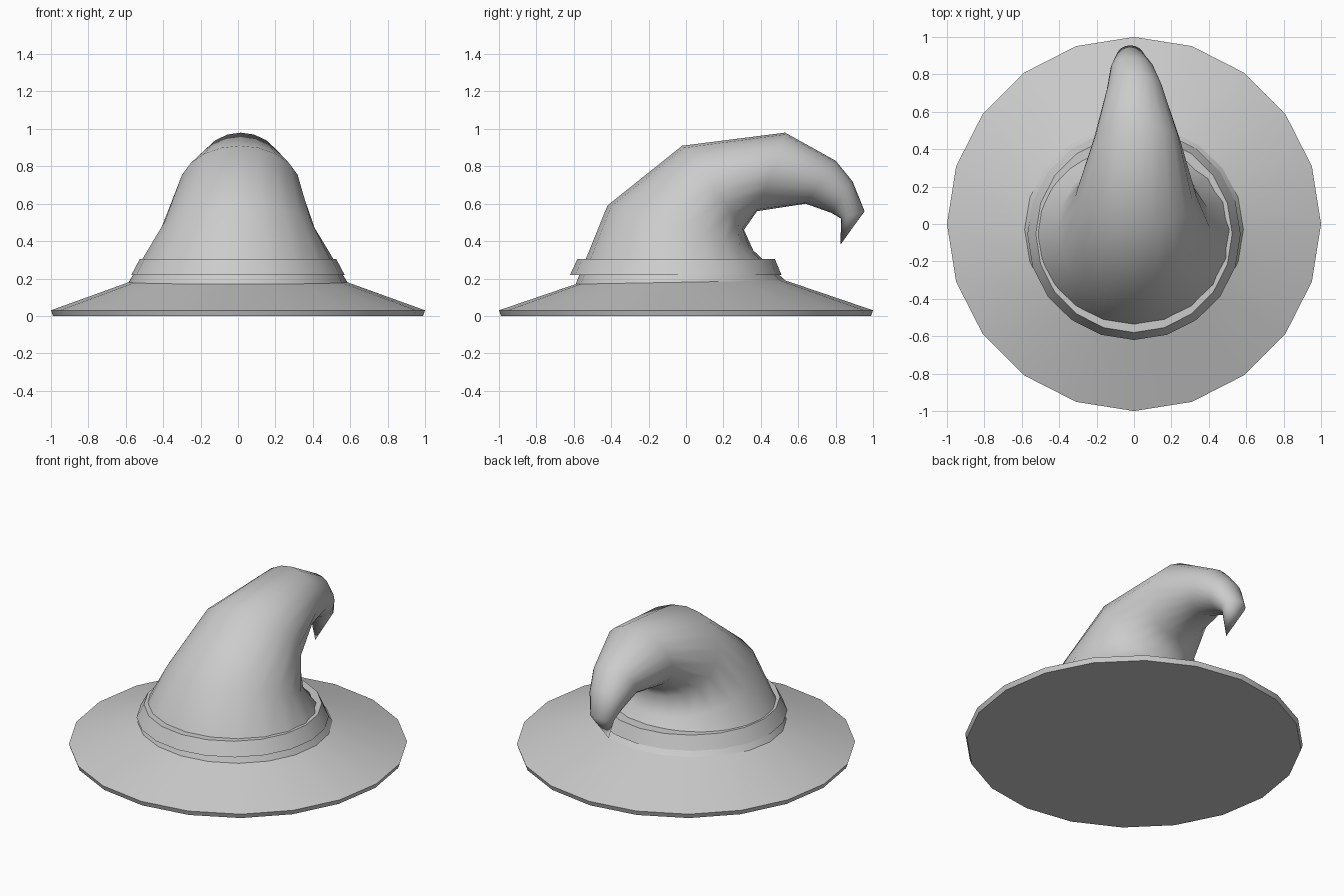
import bpy, bmesh, math
from mathutils import Vector

if "Cube" in bpy.data.objects:
    bpy.data.objects.remove(bpy.data.objects["Cube"])

SIDES = 20


def section(front, back, half_width, cx=0.0):
    """Elliptical ring through a front and back (y, z) point."""
    a, b = Vector((cx, *front)), Vector((cx, *back))
    mid, axis = (a + b) / 2, (b - a) / 2
    pts = []
    for i in range(SIDES):
        t = 2 * math.pi * i / SIDES
        pts.append(mid + Vector((half_width * math.cos(t), 0, 0)) + axis * math.sin(t))
    return pts


def loft(name, rings, closed=False, cap_start=False, tip=None, angle=35):
    """Skin consecutive rings, optionally looped, capped or ending in a point."""
    bm = bmesh.new()
    loops = [[bm.verts.new(p) for p in r] for r in rings]
    pairs = list(zip(loops, loops[1:]))
    if closed:
        pairs.append((loops[-1], loops[0]))
    for lo, hi in pairs:
        for i in range(SIDES):
            j = (i + 1) % SIDES
            bm.faces.new((lo[i], lo[j], hi[j], hi[i]))
    if cap_start:
        bm.faces.new(loops[0][::-1])
    if tip:
        v = bm.verts.new(tip)
        for i in range(SIDES):
            bm.faces.new((loops[-1][i], loops[-1][(i + 1) % SIDES], v))
    bmesh.ops.recalc_face_normals(bm, faces=bm.faces[:])
    mesh = bpy.data.meshes.new(name)
    bm.to_mesh(mesh)
    bm.free()
    ob = bpy.data.objects.new(name, mesh)
    bpy.context.collection.objects.link(ob)
    bpy.ops.object.select_all(action='DESELECT')
    ob.select_set(True)
    bpy.context.view_layer.objects.active = ob
    bpy.ops.object.shade_smooth_by_angle(angle=math.radians(angle))
    return ob


base = section((-0.59, 0.17), (0.53, 0.19), 0.585)

# Wide sloping brim with a thin rim and flat underside
loft("brim", [
    section((-0.19, 0), (0.19, 0), 0.19),
    section((-0.99, 0), (0.99, 0), 0.99),
    section((-1, 0.03), (1, 0.03), 1.0),
    base,
], cap_start=True)

# Crown that bends over backwards and ends in a drooping point
loft("crown", [
    base,
    section((-0.42, 0.59), (0.36, 0.35), 0.41),
    section((-0.02, 0.91), (0.31, 0.46), 0.325, 0.01),
    section((0.53, 0.98), (0.38, 0.56), 0.23, 0.015),
    section((0.80, 0.83), (0.64, 0.60), 0.15, 0.005),
    section((0.89, 0.72), (0.78, 0.55), 0.115, -0.01),
    section((0.955, 0.56), (0.83, 0.52), 0.075, -0.02),
], tip=(-0.02, 0.825, 0.38), angle=60)

# Hat band around the foot of the crown
loft("hat_band", [
    section((-0.62, 0.22), (0.51, 0.22), 0.57),
    section((-0.58, 0.305), (0.475, 0.305), 0.525),
    section((-0.50, 0.305), (0.37, 0.305), 0.44),
    section((-0.53, 0.22), (0.44, 0.22), 0.50),
], closed=True)
